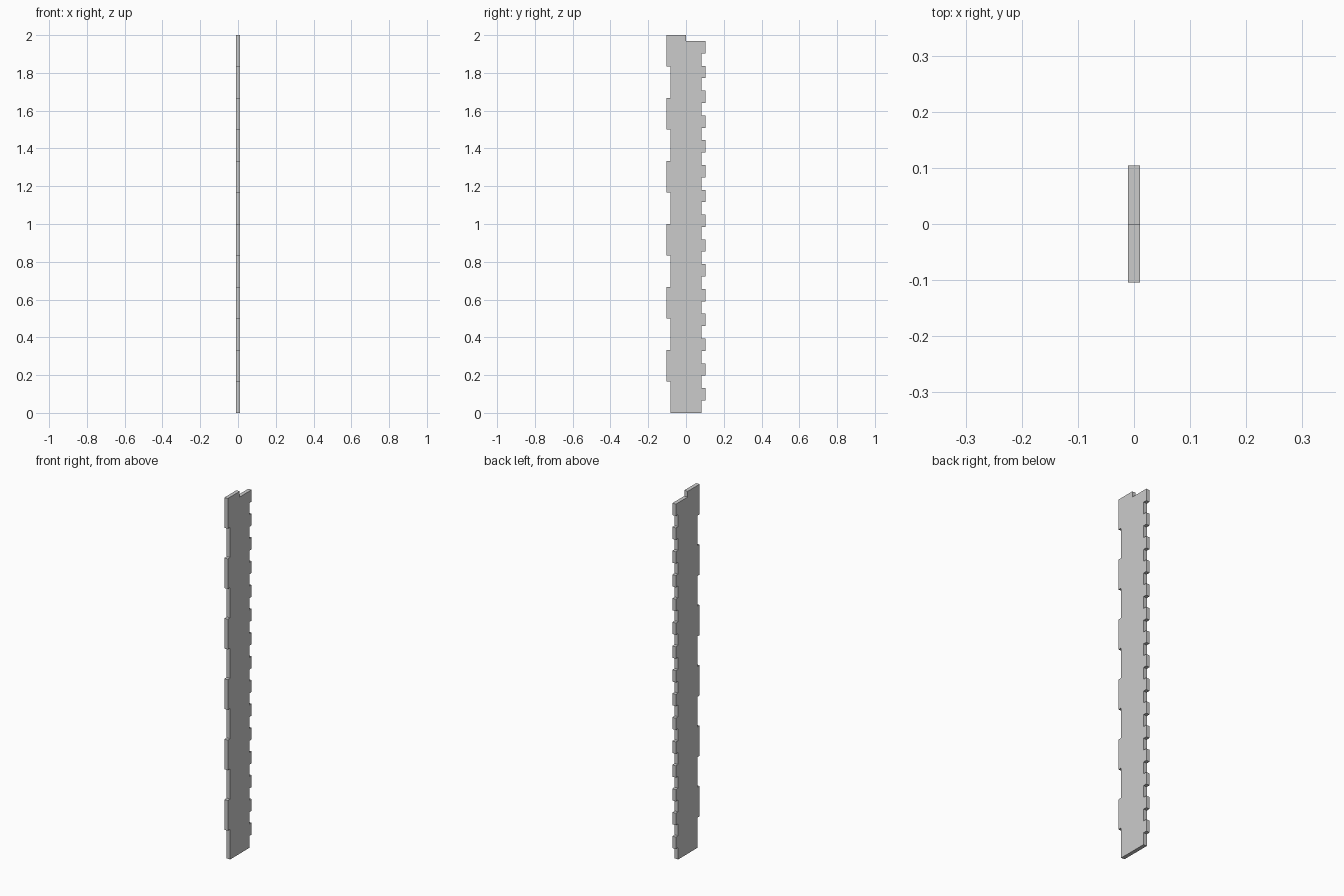
import bpy, bmesh

if "Cube" in bpy.data.objects:
    bpy.data.objects.remove(bpy.data.objects["Cube"])

U = 1 / 48                      # plate thickness = finger depth
BODY, EDGE = 4 * U, 5 * U       # half widths without / with fingers
TOP, LOW_TOP = 2.0, 94.5 * U    # heights of the two halves


def finger_edge(side, height, count):
    """Outline (y, z) of a fingered edge, bottom to top, gap first."""
    step = height / count
    pts = []
    for i in range(count):
        y = side * (EDGE if i % 2 else BODY)
        pts += [(y, i * step), (y, (i + 1) * step)]
    return pts


# Outline: fine fingers up the back edge, step at the middle, coarse fingers down
outline = finger_edge(1, LOW_TOP, 30)
outline += [(0, LOW_TOP), (0, TOP)]
outline += reversed(finger_edge(-1, TOP, 12))

# Extrude the outline into a flat plate
bm = bmesh.new()
face = bm.faces.new([bm.verts.new((-U / 2, y, z)) for y, z in outline])
ext = bmesh.ops.extrude_face_region(bm, geom=[face], use_keep_orig=True)
moved = [g for g in ext["geom"] if isinstance(g, bmesh.types.BMVert)]
bmesh.ops.translate(bm, verts=moved, vec=(U, 0, 0))
bmesh.ops.recalc_face_normals(bm, faces=bm.faces)
mesh = bpy.data.meshes.new("finger_jointed_panel")
bm.to_mesh(mesh)
bm.free()
panel = bpy.data.objects.new("finger_jointed_panel", mesh)
bpy.context.collection.objects.link(panel)
